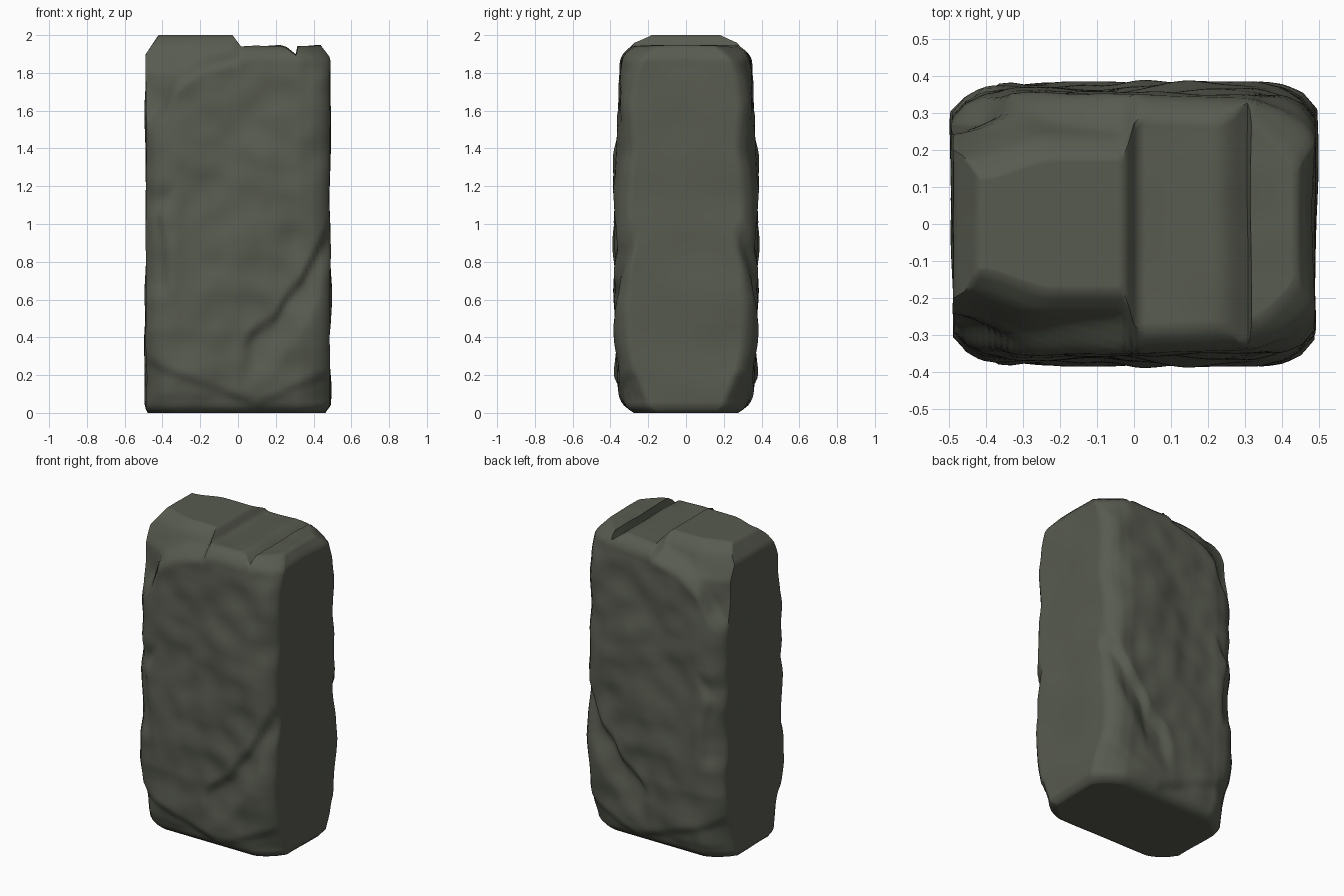
import bpy, bmesh
from mathutils import Vector, noise

old = bpy.data.objects.get("Cube")
if old:
    bpy.data.objects.remove(old, do_unlink=True)


def interp(points, t):
    """Piecewise linear lookup."""
    if t <= points[0][0]:
        return points[0][1]
    for (a, fa), (b, fb) in zip(points, points[1:]):
        if t <= b:
            return fa + (fb - fa) * (t - a) / (b - a)
    return points[-1][1]


def smooth(a, b, t):
    t = max(0.0, min(1.0, (t - a) / (b - a)))
    return t * t * (3 - 2 * t)


# Outline of the stone
TOP = [(-0.03, 2.0), (0.015, 1.938), (0.25, 1.946), (0.28, 1.935), (0.315, 1.895),
       (0.35, 1.94), (0.49, 1.945)]
DEPTH = [(0, 0.295), (0.03, 0.335), (0.1, 0.352), (0.25, 0.362), (0.44, 0.383), (0.8, 0.378),
         (1.2, 0.372), (1.5, 0.357), (1.87, 0.347), (1.91, 0.325), (1.945, 0.28)]
EDGE = [(0.33, 0), (0.41, 0.012), (0.455, 0.035), (0.49, 0.075)]
WIDTH_LEFT = [(0, 0.46), (0.04, 0.487), (1.88, 0.487), (1.945, 0.44)]
WIDTH_RIGHT = [(0, 0.475), (0.03, 0.49), (1.9, 0.487), (2.0, 0.42)]

# Break lines on the broad faces
LEDGE = [(-0.49, 1.48), (-0.4, 1.58), (-0.33, 1.72), (-0.2, 1.81), (0, 1.87)]
CHIP = [(0.02, 0.38), (0.1, 0.46), (0.2, 0.52), (0.25, 0.62), (0.35, 0.74), (0.49, 1.02)]
CRACK = [(0.6, -0.36), (0.75, -0.37), (0.9, -0.38), (1.05, -0.41), (1.2, -0.32)]
FOOT = [(-0.49, 0.29), (-0.4, 0.24), (-0.2, 0.17), (0.1, 0.05), (0.3, 0.14), (0.49, 0.22)]


def half_depth(x, z):
    d = interp(DEPTH, z) - interp(EDGE, abs(x))
    # Rounded lower corners and upper left corner
    d -= 0.045 * smooth(0.4, 0.0, z) * smooth(0.33, 0.49, abs(x))
    d -= 0.06 * smooth(1.75, 1.95, z) * smooth(0.3, 0.47, x)
    # Upper corner broken back behind a ledge
    if x < 0.01:
        rise = z - interp(LEDGE, x)
        cut = smooth(-0.03, 0.08, rise) * smooth(0.01, -0.03, x)
        target = interp([(1.4, 0.335), (1.8, 0.30), (1.9, 0.255), (1.95, 0.235), (2.0, 0.18)], z)
        target -= 0.055 * smooth(-0.25, -0.49, x)
        d += cut * (min(d, target) - d)
    # Chips, crack and worn foot
    drop = interp(CHIP, x) - z
    d -= 0.035 * smooth(-0.02, 0.06, drop) * smooth(0.32, 0.06, drop) * smooth(0.0, 0.1, x)
    side = interp(CRACK, z) - x
    d -= 0.02 * smooth(-0.01, 0.03, side) * smooth(0.58, 0.7, z) * smooth(1.25, 1.1, z)
    d -= 0.018 * smooth(-0.02, 0.04, interp(FOOT, x) - z)
    # Weathered surface
    p = Vector((x, 0.3, z))
    worn = smooth(0.0, 0.1, z) * smooth(1.97, 1.8, z)
    return d + worn * (0.024 * noise.noise(p * 3.0) + 0.014 * noise.noise(p * 7.0))


# Gridded block, shaped by the outline
bm = bmesh.new()
bmesh.ops.create_cube(bm, size=2)
for axis, cuts in ((0, 55), (1, 25), (2, 99)):
    along = [e for e in bm.edges
             if abs(e.verts[0].co[axis] - e.verts[1].co[axis]) > 1.5]
    bmesh.ops.subdivide_edges(bm, edges=along, cuts=cuts, use_grid_fill=True)

for v in bm.verts:
    cx, cy, cz = v.co
    x = 0.49 * cx
    z = interp(TOP, x) * (cz + 1) / 2
    y = cy * half_depth(x, z)
    width = interp(WIDTH_LEFT if x > 0 else WIDTH_RIGHT, z)
    width += 0.012 * noise.noise(Vector((cx * 2, y * 3, z * 4)))
    flat = noise.noise(Vector((x * 5, y * 6, 7)))
    v.co = (cx * width, y, z + 0.008 * flat * smooth(1.6, 1.9, z) * (x > 0))

bmesh.ops.recalc_face_normals(bm, faces=bm.faces)
mesh = bpy.data.meshes.new("stone_block")
bm.to_mesh(mesh)
bm.free()
stone = bpy.data.objects.new("stone_block", mesh)
bpy.context.collection.objects.link(stone)

# Mossy grey stone
color = (0.097, 0.105, 0.08, 1)
mat = bpy.data.materials.new("mossy_grey_stone")
mat.use_nodes = True
mat.diffuse_color = color
bsdf = next(n for n in mat.node_tree.nodes if n.type == 'BSDF_PRINCIPLED')
bsdf.inputs["Base Color"].default_value = color
bsdf.inputs["Roughness"].default_value = 0.9
mesh.materials.append(mat)

bpy.ops.object.select_all(action='DESELECT')
stone.select_set(True)
bpy.context.view_layer.objects.active = stone
bpy.ops.object.shade_smooth_by_angle(angle=1.15)
